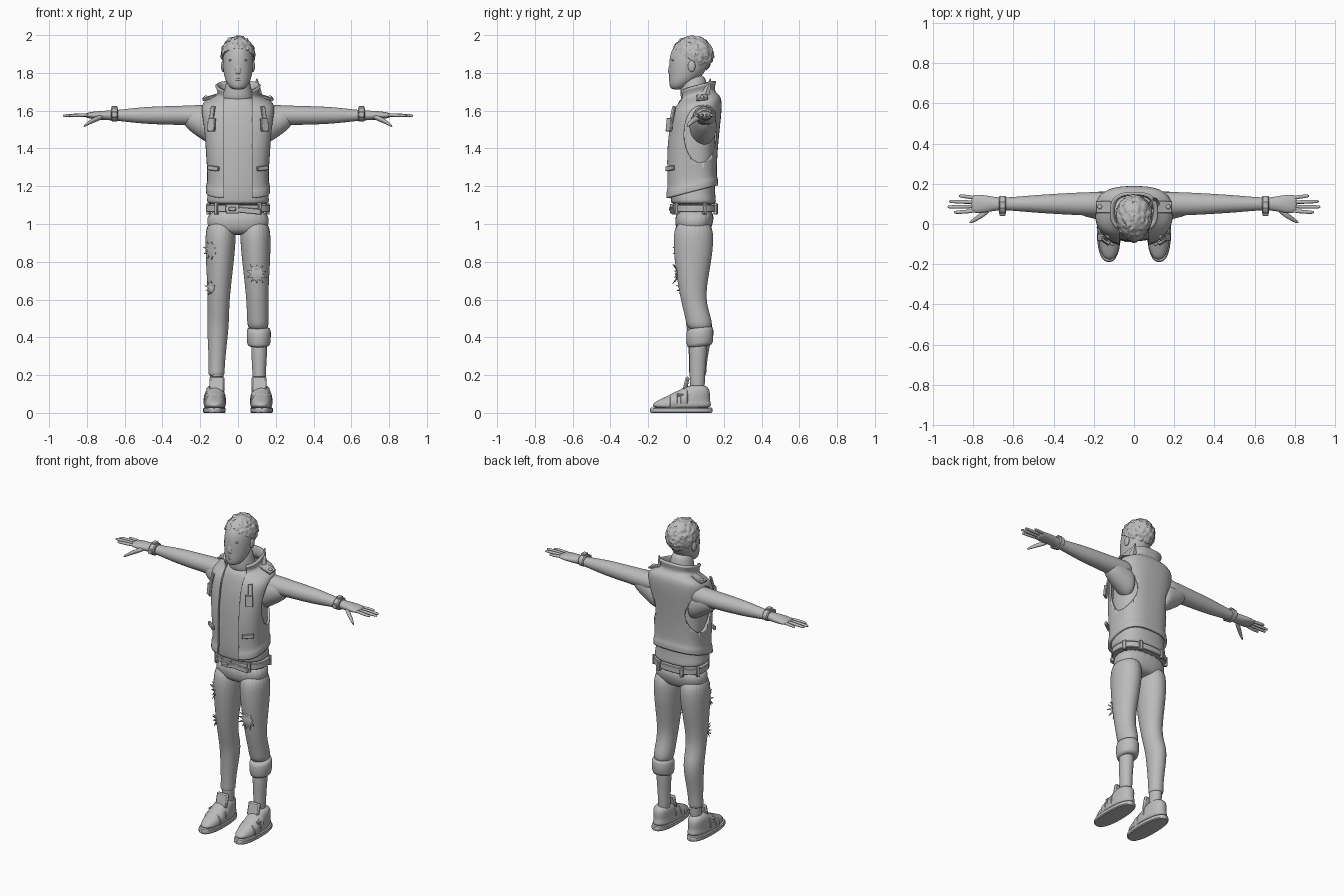
import bpy, bmesh, math, random
from mathutils import Matrix, Vector, noise

random.seed(4)
if "Cube" in bpy.data.objects:
    bpy.data.objects.remove(bpy.data.objects["Cube"])

grey = bpy.data.materials.new("plain grey")
grey.use_nodes = True
colour = (.5, .5, .5, 1)
grey.diffuse_color = colour
grey.node_tree.nodes["Principled BSDF"].inputs["Base Color"].default_value = colour


def finish(name, bm, soft=0, mirror=False, bevel=0, angle=50):
    """Turn a bmesh into a shaded object with its modifiers."""
    mesh = bpy.data.meshes.new(name)
    bm.to_mesh(mesh)
    bm.free()
    mesh.materials.append(grey)
    ob = bpy.data.objects.new(name, mesh)
    bpy.context.collection.objects.link(ob)
    bpy.ops.object.select_all(action='DESELECT')
    ob.select_set(True)
    bpy.context.view_layer.objects.active = ob
    bpy.ops.object.shade_smooth_by_angle(angle=math.radians(angle))
    if bevel:
        ob.modifiers.new("bevel", 'BEVEL').width = bevel
    if soft:
        subdivision = ob.modifiers.new("soft", 'SUBSURF')
        subdivision.levels = subdivision.render_levels = soft
    if mirror:
        ob.modifiers.new("mirror", 'MIRROR')
    return ob


def loft(name, axis, rings, sides=24, power=2, caps=True, soft=2, tilt=0, **options):
    """Skin superellipse rings of (position, centre a, centre b, radius a, radius b)."""
    bm = bmesh.new()
    rows = []
    for position, a, b, radius_a, radius_b in rings:
        row = []
        for i in range(sides):
            c, s = math.cos(i * math.tau / sides), math.sin(i * math.tau / sides)
            u = a + radius_a * math.copysign(abs(c) ** (2 / power), c)
            v = b + radius_b * math.copysign(abs(s) ** (2 / power), s)
            w = position + tilt * (v - b)
            row.append(bm.verts.new({'x': (w, u, v), 'y': (u, w, v), 'z': (u, v, w)}[axis]))
        rows.append(row)
    for low, high in zip(rows, rows[1:]):
        for i in range(sides):
            j = (i + 1) % sides
            bm.faces.new((low[i], low[j], high[j], high[i]))
    if caps:
        bm.faces.new(rows[0][::-1])
        bm.faces.new(rows[-1])
        bmesh.ops.recalc_face_normals(bm, faces=bm.faces)
    return finish(name, bm, soft, angle=180 if soft else 40, **options)


def column(name, x, rows, **options):
    """Upright loft of (height, depth centre, half width, half depth)."""
    return loft(name, 'z', [(z, x, y, wide, deep) for z, y, wide, deep in rows], mirror=x > 0, **options)


def place(bm, at, size, turn=(0, 0, 0)):
    x, y, z = (Matrix.Rotation(angle, 4, axis) for angle, axis in zip(turn, 'XYZ'))
    bm.transform(Matrix.Translation(at) @ z @ y @ x @ Matrix.Diagonal((*size, 1)))


def box(name, at, size, turn=(0, 0, 0), bevel=.003, paired=True):
    bm = bmesh.new()
    bmesh.ops.create_cube(bm, size=1)
    place(bm, at, size, turn)
    return finish(name, bm, bevel=bevel, mirror=paired and at[0] > 0, angle=30)


def ball(name, at, size):
    bm = bmesh.new()
    bmesh.ops.create_uvsphere(bm, u_segments=20, v_segments=12, radius=1)
    place(bm, at, size)
    return finish(name, bm, mirror=at[0] > 0, angle=180)


def tear(name, at, yaw, size, flaps=8):
    """Ragged star of cloth flaps curling off the surface."""
    bm = bmesh.new()
    hub = bm.verts.new((0, -.004, 0))
    step = math.tau / flaps
    point = lambda turn, reach, y: bm.verts.new((reach * math.cos(turn * step), y, reach * math.sin(turn * step)))
    rim = [point(i, size / 2, .004) for i in range(flaps)]
    for i, (start, end) in enumerate(zip(rim, rim[1:] + rim[:1])):
        tip = point(i + .5, size * random.uniform(.8, 1.1), -random.uniform(.005, .02))
        bm.faces.new((hub, start, end))
        bm.faces.new((start, tip, end))
    place(bm, at, (1, 1, 1), (0, 0, yaw))
    finish(name, bm, angle=30).modifiers.new("cloth", 'SOLIDIFY').thickness = .004


# Head and face
column("head", 0, [(1.71, -.05, .03, .03), (1.74, -.03, .06, .06), (1.8, .01, .08, .1),
                   (1.9, .02, .084, .11), (1.97, .03, .06, .08)])
column("neck", 0, [(1.63, .06, .1, .09), (1.7, .04, .07, .07), (1.8, .04, .06, .07)])
column("nose", 0, [(1.79, -.08, .02, .01), (1.81, -.08, .02, .02), (1.87, -.07, .01, .01)], sides=12)
ball("eye", (.03, -.067, 1.845), (.014, .01, .007))
ball("brow", (.03, -.067, 1.867), (.02, .01, .006))
ball("upper_lip", (0, -.08, 1.77), (.02, .01, .005))
ball("lower_lip", (0, -.08, 1.76), (.02, .01, .006))
ball("ear", (.08, .03, 1.835), (.01, .02, .03))

# Curly hair, trimmed along a sloping hairline
bm = bmesh.new()
bmesh.ops.create_icosphere(bm, subdivisions=5, radius=1)
for vert in bm.verts:
    vert.co *= 1 + .09 * noise.noise(vert.co * 5) + .05 * noise.noise(vert.co * 11)
place(bm, (0, .035, 1.895), (.09, .11, .1))
for vert in bm.verts:
    vert.co.z = min(vert.co.z, 2)
bmesh.ops.bisect_plane(bm, geom=bm.verts[:] + bm.edges[:] + bm.faces[:], plane_co=(0, 0, 1.885),
                       plane_no=(0, .65, 1), clear_inner=True)
bmesh.ops.holes_fill(bm, edges=[edge for edge in bm.edges if edge.is_boundary])
finish("curly_hair", bm)

# Shirt
column("shirt", 0, [(1.1, .04, .16, .12), (1.12, .04, .17, .12), (1.2, .03, .15, .12), (1.5, .04, .16, .12),
                    (1.62, .05, .15, .1), (1.68, .05, .08, .08)], power=2.5)

# Sleeveless vest with cut armholes and an open front
vest = column("vest", 0, [(1.17, .03, .17, .14), (1.21, .03, .17, .14), (1.22, .03, .16, .13), (1.4, .03, .17, .14),
                          (1.56, .05, .19, .14), (1.64, .06, .2, .13), (1.67, .06, .13, .1), (1.69, .06, .1, .09),
                          (1.73, .06, .12, .1)], sides=40, power=2.7, caps=False, tilt=.25)
shell = vest.modifiers.new("thickness", 'SOLIDIFY')
shell.thickness, shell.offset = .014, -1
bm = bmesh.new()
bmesh.ops.create_cone(bm, cap_ends=True, segments=40, radius1=1, radius2=1, depth=1)
place(bm, (0, .075, 1.475), (.15, .085, 1), (0, math.pi / 2, 0))
cutters = [finish("armhole_cutter", bm), box("opening_cutter", (0, -.2, 1.45), (.146, .44, 1), bevel=0)]
for cutter in cutters:
    cutter.hide_render = True
    mod = vest.modifiers.new(cutter.name, 'BOOLEAN')
    mod.object, mod.solver = cutter, 'EXACT'
bpy.context.view_layer.objects.active = vest
for name in vest.modifiers.keys():
    bpy.ops.object.modifier_apply(modifier=name)
for cutter in cutters:
    bpy.data.objects.remove(cutter)

# Vest trim
box("pocket_flap", (.13, -.085, 1.295), (.07, .015, .025), (0, -.1, .6))
box("chest_strap", (.14, -.075, 1.56), (.025, .012, .13), (-.25, 0, .6))
box("chest_buckle", (.14, -.088, 1.525), (.045, .015, .07), (-.1, 0, .6))
box("shoulder_tab", (.15, .085, 1.67), (.08, .06, .012), (.1, .3, 0))
ball("shoulder_button", (.17, .085, 1.67), (.012, .012, .01))
loft("torn_collar_point", 'z', [(1.68, .1, .1, .03, .03), (1.77, .1, .13, .003, .003)], sides=6, soft=0)

# Arms and hands
loft("arm", 'x', [(x, .1, 1.575, deep, tall) for x, deep, tall in
                  ((.12, .06, .06), (.2, .06, .055), (.33, .054, .05), (.48, .045, .047), (.6, .034, .033),
                   (.68, .03, .025), (.74, .045, .024), (.79, .046, .016), (.81, .04, .01))], mirror=True)
loft("armpit", 'x', [(.1, .09, 1.49, .08, .1), (.18, .09, 1.53, .07, .09), (.3, .1, 1.57, .05, .05)], mirror=True)
for i, finger in enumerate(("index", "middle", "ring", "little")):
    root, tip, reach = .067 + .02 * i, .058 + .027 * i, .93 - .02 * (i - 1.3) ** 2
    loft(finger + "_finger", 'x', [(.77, root, 1.577, .01, .01), (reach - .02, tip, 1.575, .01, .009),
                                   (reach, tip, 1.573, .006, .005)], sides=12, soft=1, mirror=True)
loft("thumb", 'x', [(.71, .08, 1.57, .02, .015), (.77, .035, 1.55, .016, .015), (.82, .005, 1.515, .007, .007)],
     sides=12, mirror=True)
loft("wristband", 'x', [(x, .094, 1.58, .046, .037) for x in (.635, .672)], soft=0, bevel=.006, mirror=True)
box("wristband_clasp", (.654, .094, 1.617), (.03, .036, .014))
box("wristband_buckle", (.654, .046, 1.58), (.03, .012, .03))

# Trousers
column("trouser_seat", 0, [(.94, .04, .12, .07), (.98, .04, .17, .1), (1.09, .05, .165, .11)], power=2.4)
thigh = [(1.03, .04, .08, .1), (.9, .04, .082, .11), (.75, .035, .07, .09), (.6, .035, .057, .064),
         (.5, .067, .058, .07), (.43, .075, .056, .067)]
shin = [(.3, .065, .045, .05), (.22, .062, .042, .045), (.19, .062, .045, .047)]
for name, side, rows in (("left_trouser_leg", 1, thigh), ("right_trouser_leg", -1, thigh + shin)):
    loft(name, 'z', [(z, side * (.12 - .03 * z), y, wide, deep) for z, y, wide, deep in rows])
loft("left_rolled_cuff", 'z', [(z, .11, .073, wide, wide + .008) for z, wide in
                               ((.35, .055), (.36, .062), (.44, .067), (.455, .055))], tilt=.12, soft=1)
column("ankle", .112, [(.42, .068, .045, .05), (.3, .062, .042, .046), (.2, .06, .034, .04), (.08, .06, .036, .04)])

# Belt
column("belt", 0, [(z, .046, .17, .118) for z in (1.063, 1.103)], sides=40, power=2.4, soft=0, bevel=.004)
box("belt_buckle", (-.03, -.076, 1.08), (.07, .016, .05))
box("belt_buckle_bar", (-.03, -.084, 1.08), (.04, .01, .02))
box("belt_tail", (.06, -.074, 1.07), (.12, .012, .03), (0, .1, .08), paired=False)
for spot, depth, yaw in ((.115, -.053, .45), (.08, .157, -.2), (.155, .1, -1)):
    box("belt_loop", (spot, depth, 1.08), (.02, .02, .06), (0, 0, yaw))

# Ripped cloth
tear("left_knee_tear", (.1, -.054, .735), 0, .058, flaps=10)
tear("right_thigh_tear", (-.145, -.035, .86), -.7, .047)
tear("right_knee_tear", (-.145, -.02, .66), -.7, .037)

# Shoes
column("shoe_sole", .125, [(z, -.025, .06, .165) for z in (0, .028)], power=2.4, soft=0, bevel=.005)
column("shoe_upper", .122, [(.02, -.024, .058, .16), (.05, -.022, .058, .156), (.07, -.01, .055, .135),
                            (.11, .04, .052, .09), (.15, .062, .04, .05)], power=2.3)
for name, start in (("shoe_toe_strap", -.085), ("shoe_instep_strap", -.03)):
    arch = [(y, .07 + .25 * y) for y in (start, start + .04)]
    loft(name, 'y', [(y, .123, half, .059, half) for y, half in arch], soft=0, bevel=.004, mirror=True)
box("shoe_strap_buckle", (.165, -.03, .09), (.016, .034, .03), (0, .6, 0))
box("shoe_tongue", (.112, 0, .15), (.08, .022, .085), (-.25, 0, 0), bevel=.008)
